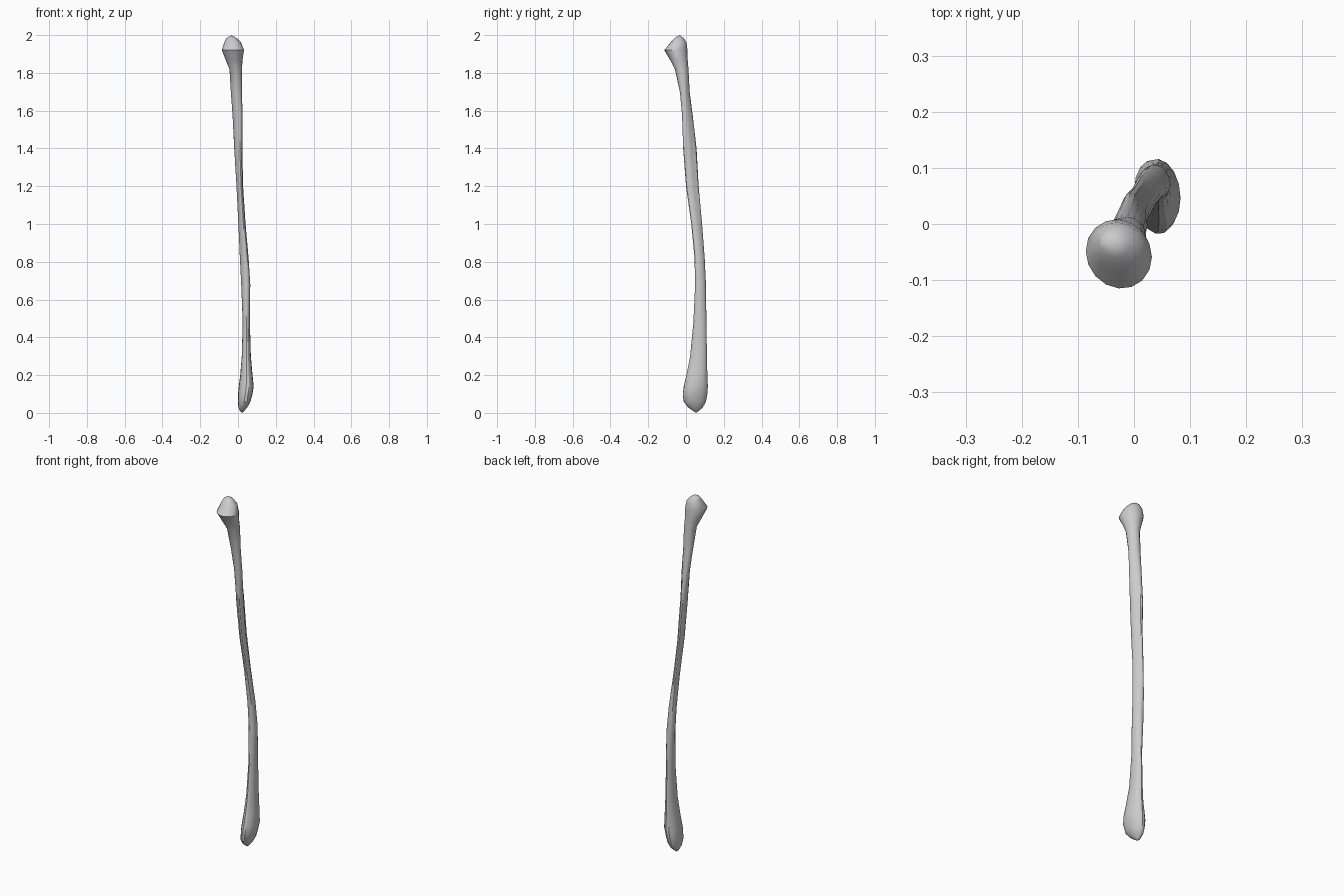
import bpy, bmesh, math

SIDES = 16

# Cross-sections of the bone: z, x min, x max, y min, y max, skew angle of the oval
SECTIONS = [
    (0.01, 0.010, 0.033, 0.038, 0.068, 95),
    (0.03, 0.002, 0.050, 0.010, 0.090, 95),
    (0.06, 0.000, 0.066, -0.013, 0.106, 97),
    (0.10, 0.000, 0.077, -0.018, 0.114, 99),
    (0.14, 0.004, 0.083, -0.012, 0.116, 95),
    (0.20, 0.012, 0.077, 0.002, 0.113, 92),
    (0.30, 0.020, 0.068, 0.022, 0.111, 90),
    (0.48, 0.025, 0.063, 0.039, 0.108, 92),
    (0.68, 0.017, 0.065, 0.048, 0.106, 103),
    (0.82, 0.010, 0.056, 0.045, 0.099, 108),
    (1.00, 0.002, 0.040, 0.028, 0.085, 110),
    (1.20, -0.008, 0.027, 0.000, 0.067, 108),
    (1.40, -0.020, 0.023, -0.015, 0.056, 110),
    (1.58, -0.029, 0.024, -0.021, 0.035, 110),
    (1.70, -0.038, 0.021, -0.033, 0.020, 100),
    (1.82, -0.045, 0.021, -0.059, 0.013, 92),
    (1.87, -0.066, 0.024, -0.085, 0.009, 93),
    (1.92, -0.086, 0.032, -0.115, 0.008, 95),
    (1.96, -0.073, 0.017, -0.083, 0.003, 95),
    (1.985, -0.060, -0.008, -0.060, -0.012, 95),
]


def ring(bm, z, x0, x1, y0, y1, skew):
    """Skewed oval fitted to its bounds, with a long groove on the mid shaft."""
    skew = math.radians(skew)
    cx, cy, hx, hy = (x0 + x1) / 2, (y0 + y1) / 2, (x1 - x0) / 2, (y1 - y0) / 2
    depth = 0.32 * math.sin(math.pi * (z - 0.85) / 0.95) if 0.85 < z < 1.8 else 0
    verts = []
    for i in range(SIDES):
        t = 2 * math.pi * i / SIDES
        off = (t - skew / 2) / 0.45
        k = 1 - depth * math.exp(-off * off)
        verts.append(bm.verts.new((cx + k * hx * math.cos(t),
                                   cy + k * hy * math.cos(t - skew), z)))
    return verts


def cap(bm, loop, tip, flip):
    """Close an end with a fan of facets."""
    v = bm.verts.new(tip)
    for i in range(SIDES):
        a, b = loop[i], loop[(i + 1) % SIDES]
        bm.faces.new((b, a, v) if flip else (a, b, v))


# Long bone: shaft with flared upper head and lower end
bm = bmesh.new()
rings = [ring(bm, *s) for s in SECTIONS]
for lo, hi in zip(rings, rings[1:]):
    for i in range(SIDES):
        j = (i + 1) % SIDES
        bm.faces.new((lo[i], lo[j], hi[j], hi[i]))
cap(bm, rings[0], (0.022, 0.053, 0.0), True)
cap(bm, rings[-1], (-0.035, -0.035, 2.0), False)
bmesh.ops.recalc_face_normals(bm, faces=bm.faces)

mesh = bpy.data.meshes.new("long_bone")
bm.to_mesh(mesh)
bm.free()
bone = bpy.data.objects.new("long_bone", mesh)
bpy.context.collection.objects.link(bone)

bpy.context.view_layer.objects.active = bone
bone.select_set(True)
bpy.ops.object.shade_smooth_by_angle(angle=math.radians(30))
